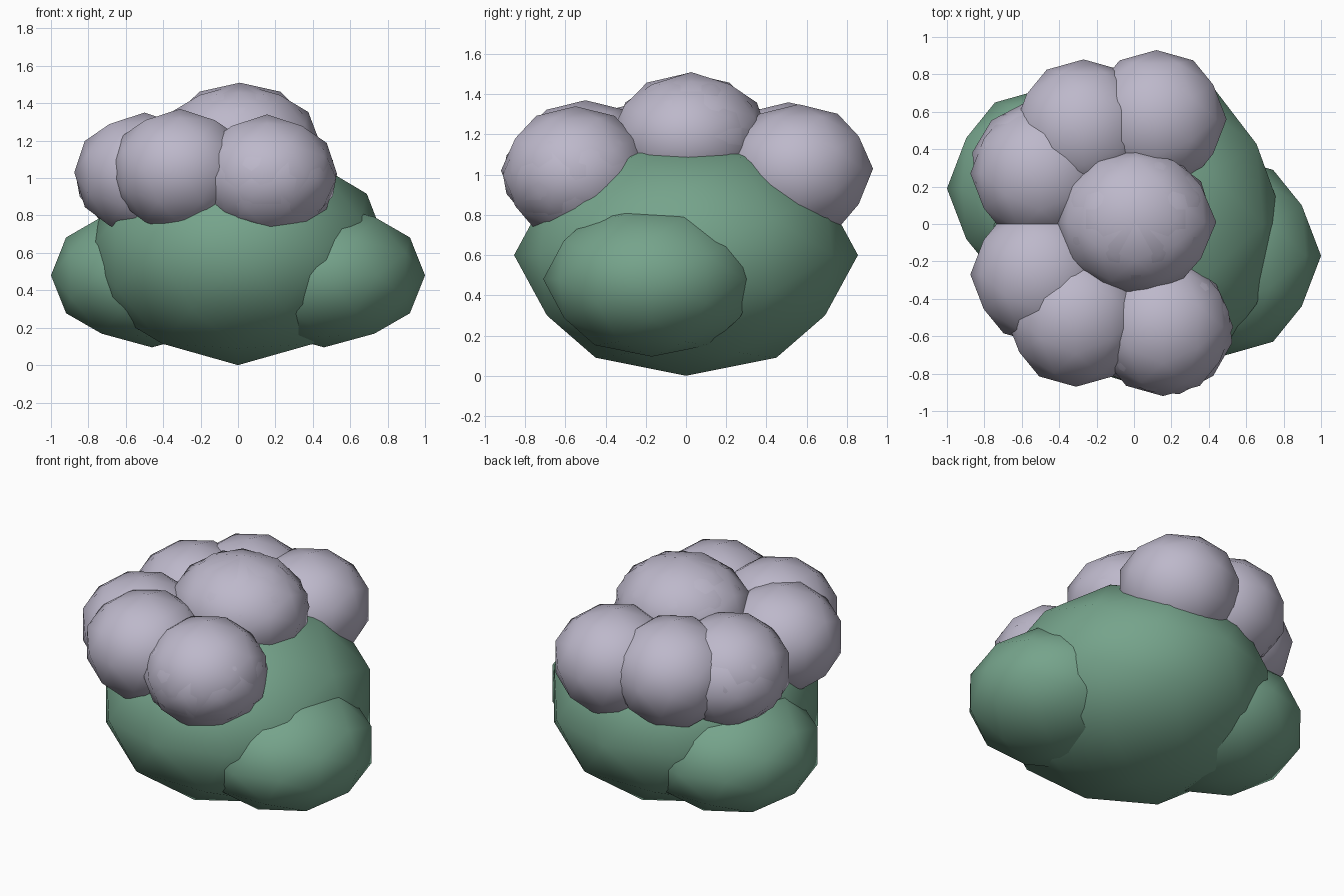
import bpy, bmesh, math
from mathutils import Vector, Matrix

if "Cube" in bpy.data.objects:
    bpy.data.objects.remove(bpy.data.objects["Cube"])

def material(name, color):
    m = bpy.data.materials.new(name)
    m.diffuse_color = (*color, 1)
    m.use_nodes = True
    m.node_tree.nodes["Principled BSDF"].inputs["Base Color"].default_value = m.diffuse_color
    return m

GREEN = material("leaf green", (0.18, 0.37, 0.26))
LILAC = material("pale lilac", (0.51, 0.48, 0.595))

# Unit ball: axis-aligned icosahedron plus its edge midpoints
T = (1 + 5 ** 0.5) / 2
CORNERS = []
for a in (-1, 1):
    for b in (-T, T):
        CORNERS += [Vector((0, a, b)), Vector((a, b, 0)), Vector((b, 0, a))]
BALL = [c.normalized() for c in CORNERS]
for i, p in enumerate(CORNERS):
    for q in CORNERS[i + 1:]:
        if (p - q).length < 2.1:
            BALL.append((p + q).normalized())

def blob(name, centre, radii, mat, turn=0, sag=1):
    """Low-poly ball, turned about z; sag stretches the lower half."""
    rot = Matrix.Rotation(math.radians(turn), 3, 'Z')
    bm = bmesh.new()
    for p in BALL:
        v = rot @ p
        if v.z < 0:
            v.z *= sag
        bm.verts.new([c + r * k for c, r, k in zip(centre, radii, v)])
    bmesh.ops.convex_hull(bm, input=bm.verts[:])
    bmesh.ops.recalc_face_normals(bm, faces=bm.faces[:])
    for f in bm.faces:
        f.smooth = True
    me = bpy.data.meshes.new(name)
    bm.to_mesh(me)
    bm.free()
    me.materials.append(mat)
    ob = bpy.data.objects.new(name, me)
    bpy.context.collection.objects.link(ob)
    return ob

# Foliage: large body with a lobe on each side
blob("bush_body", (0, 0, 0.6), (0.81, 0.855, 0.6), GREEN)
blob("bush_lobe_right", (0.46, -0.17, 0.48), (0.54, 0.54, 0.385), GREEN)
blob("bush_lobe_left", (-0.46, 0.19, 0.48), (0.54, 0.54, 0.385), GREEN)

# Ring of blossom clumps, open on the right side
RING = [(0.12, 0.56, 1.03), (-0.27, 0.51, 1.04), (-0.50, 0.27, 1.03),
        (-0.50, -0.27, 1.03), (-0.31, -0.50, 1.05), (0.155, -0.55, 1.02)]
for i, c in enumerate(RING):
    blob(f"blossom_ring_{i + 1}", c, (0.375, 0.37, 0.32), LILAC, sag=1.1)

# Fuller clumps where the ring bulges outward
blob("blossom_fill_left", (-0.49, 0.30, 1.0), (0.385, 0.36, 0.32), LILAC, turn=45)
blob("blossom_fill_front", (0.155, -0.55, 1.0), (0.38, 0.37, 0.31), LILAC, turn=45)

# Two overlapping clumps at the crown
blob("blossom_crown_1", (0.01, 0.01, 1.185), (0.43, 0.39, 0.32), LILAC)
blob("blossom_crown_2", (0.01, 0.025, 1.19), (0.41, 0.385, 0.32), LILAC, turn=90)
